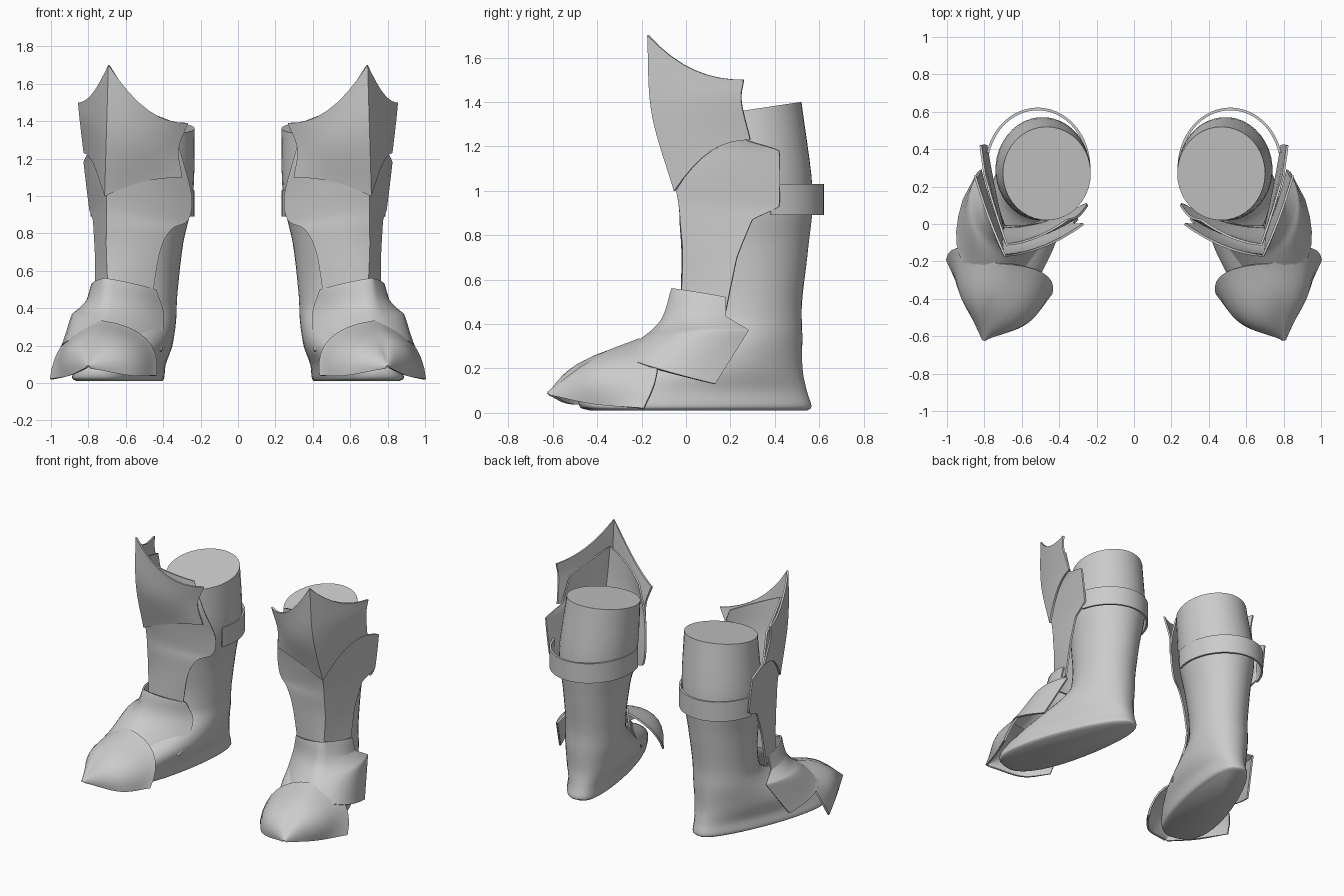
import bpy, math
from mathutils import Vector

cube = bpy.data.objects.get("Cube")
if cube:
    bpy.data.objects.remove(cube, do_unlink=True)

grey = (0.6, 0.6, 0.6, 1)
steel = bpy.data.materials.new("plain_grey")
steel.use_nodes = True
steel.diffuse_color = grey
steel.node_tree.nodes["Principled BSDF"].inputs["Base Color"].default_value = grey


def smooth_path(points, samples, roundness=1):
    """Sample a curve through all the points; roundness 0 keeps the corners sharp."""
    points = [Vector(point) for point in points]
    before_first = 2 * points[0] - points[1]
    after_last = 2 * points[-1] - points[-2]
    padded = [before_first] + points + [after_last]
    path = []
    for index in range(samples + 1):
        position = index / samples * (len(points) - 1)
        segment = min(int(position), len(points) - 2)
        t = position - segment
        before, start, end, after = padded[segment:segment + 4]
        start_slope = (end - before) / 2 * roundness
        end_slope = (after - start) / 2 * roundness
        ease = t * t * (3 - 2 * t)
        path.append(start.lerp(end, ease)
                    + start_slope * t * (1 - t) ** 2
                    - end_slope * t * t * (1 - t))
    return path


def build(name, rows, closed=False, thickness=0):
    """Skin rows of points, thicken, mirror to the other leg and shade."""
    count = len(rows[0])
    faces = []
    for row in range(len(rows) - 1):
        for column in range(count if closed else count - 1):
            here, following = row * count, (column + 1) % count
            faces.append((here + column, here + following,
                          here + count + following, here + count + column))
    if closed:
        last = (len(rows) - 1) * count
        faces.append(tuple(reversed(range(count))))
        faces.append(tuple(range(last, last + count)))
    mesh = bpy.data.meshes.new(name)
    mesh.from_pydata([point for row in rows for point in row], [], faces)
    mesh.materials.append(steel)
    part = bpy.data.objects.new(name, mesh)
    bpy.context.collection.objects.link(part)
    if thickness:
        solidify = part.modifiers.new("thickness", "SOLIDIFY")
        solidify.thickness = thickness
        solidify.offset = 0
    mirror = part.modifiers.new("other_leg", "MIRROR")
    mirror.use_mirror_merge = False
    bpy.ops.object.select_all(action="DESELECT")
    part.select_set(True)
    bpy.context.view_layer.objects.active = part
    bpy.ops.object.convert(target="MESH")
    bpy.ops.object.shade_smooth_by_angle(angle=math.radians(60))


def bulged_side(edge, ridge, core, bulge, lift, peak, samples=8):
    """Points from a side edge up to the ridge, swelling away from the core."""
    middle = (edge + ridge) / 2
    push = Vector((middle.x - core[0], middle.y - core[1], 0)).normalized()
    push.z = lift
    push *= bulge * (ridge - edge).length
    points = []
    for index in range(samples + 1):
        t = index / samples
        point = edge.lerp(ridge, t)
        point.z = edge.z + (ridge.z - edge.z) * t ** peak
        points.append(point + push * 4 * t * (1 - t))
    return points


def plate(name, inner, ridge, outer, core, inner_bulge, outer_bulge,
          flare=0, lift=0, peak=1, outer_roundness=1):
    """Armour plate spanned between two edge curves and a ridge."""
    steps = 30
    curves = zip(smooth_path(inner, steps), smooth_path(ridge, steps),
                 smooth_path(outer, steps, outer_roundness))
    rows = []
    for index, (left, top, right) in enumerate(curves):
        swell = outer_bulge + flare * index / steps
        inner_half = bulged_side(left, top, core, inner_bulge, lift, peak)
        outer_half = bulged_side(right, top, core, swell, lift, peak)
        rows.append(inner_half + outer_half[-2::-1])
    build(name, rows, thickness=0.012)


def boot_ring(level, sides=40):
    """Horizontal section: the foot turns outwards, and is blunt and wide near the sole."""
    height, heel, toe, width = level
    lean = 0.3 * (1 - 0.75 * height) * (heel - toe)
    back = Vector((0.47, heel, height))
    front = Vector((0.47 + lean, toe, height))
    across = (front - back).cross(Vector((0, 0, 1))).normalized()
    low = max(0, 1 - 2.5 * height)
    ring = []
    for index in range(sides):
        angle = math.tau * index / sides
        forward = (1 - math.cos(angle)) / 2
        reach = math.copysign(abs(math.sin(angle)) ** (1 - 0.3 * low), math.sin(angle))
        point = back.lerp(front, forward)
        point -= across * reach * (width + 0.08 * low * forward)
        point.z -= 0.01 * forward * height ** 6
        ring.append(point)
    return ring


# Boots: height, heel y, toe y, half width
boot_levels = [
    (0.01, 0.54, -0.42, 0.13), (0.03, 0.56, -0.47, 0.15), (0.1, 0.54, -0.46, 0.16),
    (0.2, 0.52, -0.3, 0.19), (0.35, 0.52, 0, 0.19), (0.5, 0.52, 0.06, 0.19),
    (0.75, 0.55, 0.04, 0.21), (1, 0.57, 0.02, 0.25), (1.4, 0.52, 0.02, 0.235),
]
build("boots", [boot_ring(level) for level in smooth_path(boot_levels, 40)], closed=True)

# Calf straps: an arc round the back of the leg
strap_angles = [math.radians(6 * step + 15) for step in range(32)]
build("calf_straps",
      [[Vector((0.515 + 0.275 * math.cos(angle), 0.3 + 0.315 * math.sin(angle), height))
        for angle in strap_angles] for height in (0.89, 1.03)],
      thickness=0.014)

# Knee guards
plate("knee_guards",
      inner=[(0.27, 0, 1.39), (0.32, 0, 1.25), (0.3, 0.03, 1.1)],
      ridge=[(0.69, -0.17, 1.7), (0.7, -0.15, 1.35), (0.71, -0.05, 1)],
      outer=[(0.85, 0.26, 1.5), (0.84, 0.25, 1.4), (0.82, 0.29, 1.23)],
      core=(0.5, 0.3), inner_bulge=0.06, outer_bulge=0.02, peak=2.2)

# Shin guards, reaching up behind the knee guards
plate("shin_guards",
      inner=[(0.36, 0.02, 1.4), (0.3, 0.04, 1.2), (0.25, 0.1, 1), (0.27, 0.1, 0.87),
             (0.36, 0.05, 0.82), (0.42, 0.03, 0.7), (0.46, 0.03, 0.46)],
      ridge=[(0.68, -0.11, 1.53), (0.69, -0.09, 1.3), (0.7, -0.06, 1.1), (0.7, -0.03, 0.95),
             (0.7, -0.02, 0.84), (0.7, -0.01, 0.7), (0.69, -0.02, 0.46)],
      outer=[(0.78, 0.2, 1.42), (0.8, 0.27, 1.23), (0.82, 0.42, 1.18), (0.79, 0.42, 0.93),
             (0.77, 0.3, 0.87), (0.76, 0.23, 0.7), (0.76, 0.18, 0.46)],
      core=(0.5, 0.3), inner_bulge=0.07, outer_bulge=0.01, outer_roundness=0.2)

# Instep guards, flaring out towards the sole
plate("instep_guards",
      inner=[(0.44, 0.04, 0.5), (0.4, 0.06, 0.36), (0.41, -0.08, 0.17)],
      ridge=[(0.71, -0.06, 0.56), (0.72, -0.12, 0.4), (0.75, -0.3, 0.26)],
      outer=[(0.78, 0.18, 0.52), (0.8, 0.18, 0.43), (0.83, 0.28, 0.37), (0.91, 0.13, 0.13)],
      core=(0.6, 0.1), inner_bulge=0.1, outer_bulge=0.07, flare=0.2, lift=0.1,
      outer_roundness=0)

# Toe caps
plate("toe_caps",
      inner=[(0.44, -0.37, 0.04), (0.57, -0.52, 0.04), (0.79, -0.61, 0.08)],
      ridge=[(0.73, -0.21, 0.33), (0.77, -0.4, 0.25), (0.8, -0.62, 0.09)],
      outer=[(1, -0.19, 0.02), (0.9, -0.41, 0.04), (0.81, -0.61, 0.08)],
      core=(0.75, -0.35), inner_bulge=0.22, outer_bulge=0.22, lift=0.5)
